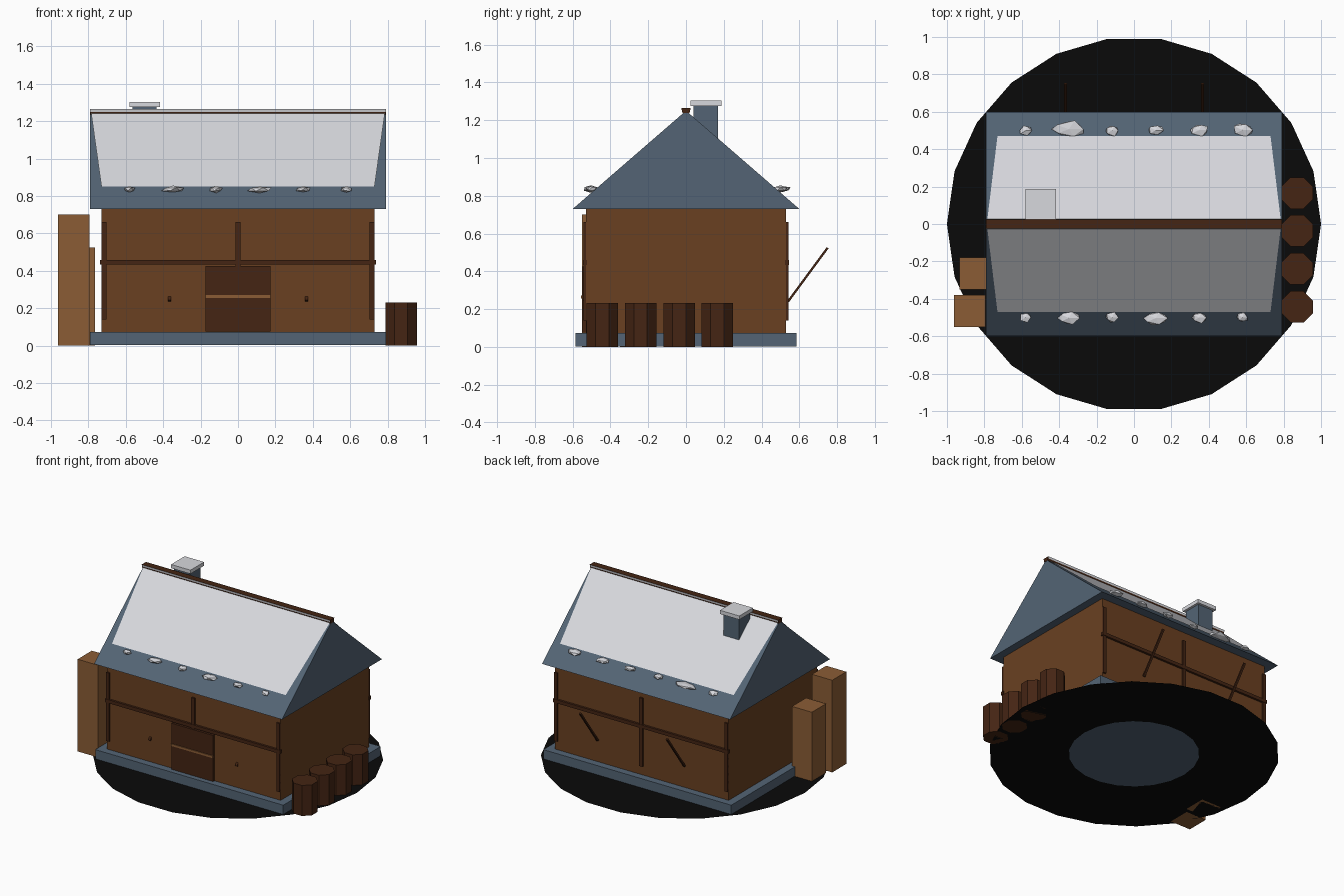
import bpy, bmesh, math, random
from mathutils import Vector

if "Cube" in bpy.data.objects:
    bpy.data.objects.remove(bpy.data.objects["Cube"])

random.seed(4)


def mat(name, r, g, b):
    m = bpy.data.materials.new(name)
    m.diffuse_color = (*[(c / 255) ** 2.2 for c in (r, g, b)], 1)
    m.use_nodes = True
    m.node_tree.nodes["Principled BSDF"].inputs["Base Color"].default_value = m.diffuse_color
    return m


WALL = mat("wall_wood", 105, 66, 38)
DARK = mat("dark_timber", 70, 41, 26)
LIGHT = mat("light_wood", 138, 93, 56)
SLATE = mat("slate", 84, 100, 116)
SNOW = mat("snow", 214, 215, 220)
SOIL = mat("soil", 18, 18, 18)


def mesh(name, verts, faces, m, fix=True):
    me = bpy.data.meshes.new(name)
    me.from_pydata(verts, [], faces)
    if fix:
        bm = bmesh.new()
        bm.from_mesh(me)
        bmesh.ops.recalc_face_normals(bm, faces=bm.faces)
        bm.to_mesh(me)
        bm.free()
    me.materials.append(m)
    ob = bpy.data.objects.new(name, me)
    bpy.context.collection.objects.link(ob)
    return ob


def box(name, x, y, z, m):
    v = [(a, b, c) for a in x for b in y for c in z]
    f = [(0, 1, 3, 2), (4, 6, 7, 5), (0, 4, 5, 1), (2, 3, 7, 6), (0, 2, 6, 4), (1, 5, 7, 3)]
    return mesh(name, v, f, m)


def extrude_x(name, profile, x, m):
    n = len(profile)
    v = [(a, *p) for a in x for p in profile]
    f = [tuple(range(n)), tuple(range(n, 2 * n))]
    f += [(i, (i + 1) % n, (i + 1) % n + n, i + n) for i in range(n)]
    return mesh(name, v, f, m)


# Ground: flat ring with 22 sides
N = 22
ring = [(r * math.cos(2 * math.pi * i / N), r * math.sin(2 * math.pi * i / N), 0)
        for r in (0.45, 1.0) for i in range(N)]
mesh("ground_ring", ring, [(i, i + N, (i + 1) % N + N, (i + 1) % N) for i in range(N)], SOIL, False)

# House body
box("foundation", (-0.79, 0.79), (-0.585, 0.585), (0.003, 0.073), SLATE)
box("walls", (-0.73, 0.73), (-0.53, 0.53), (0.07, 0.735), WALL)
extrude_x("roof", [(-0.6, 0.73), (0.6, 0.73), (0, 1.25)], (-0.79, 0.79), SLATE)

# Ridge beam and snow sheets
extrude_x("ridge_beam", [(-0.018, 1.237), (0.018, 1.237), (0.025, 1.265), (-0.025, 1.265)],
          (-0.792, 0.792), DARK)
for side, s in (("front", -1), ("back", 1)):
    v = [(-0.785, s * 0.018, 1.242), (0.785, s * 0.018, 1.242),
         (0.73, s * 0.47, 0.85), (-0.73, s * 0.47, 0.85)]
    mesh("snow_" + side, v, [(0, 3, 2, 1) if s < 0 else (0, 1, 2, 3)][:1]
         if s < 0 else [(0, 1, 2, 3)], SNOW, False)
    v = [(x, s * y, z) for y, z in ((0.0235, 1.25), (0.0265, 1.265)) for x in (-0.79, 0.79)]
    mesh("ridge_snow_" + side, v, [(0, 1, 3, 2) if s < 0 else (0, 2, 3, 1)], SNOW, False)

# Snow clumps along the eaves
widths = {-1: (0.035, 0.065, 0.04, 0.07, 0.045, 0.035), 1: (0.035, 0.1, 0.045, 0.045, 0.058, 0.06)}
for s, row in widths.items():
    for i, w in enumerate(row):
        bm = bmesh.new()
        bmesh.ops.create_icosphere(bm, subdivisions=1, radius=1)
        for vert in bm.verts:
            k = random.uniform(0.75, 1.1)
            vert.co = Vector((vert.co.x * w * k, vert.co.y * (0.02 + w * 0.3) * k, vert.co.z * 0.019 * k))
            vert.co += Vector((-0.58 + 0.232 * i, s * (0.495 + w * 0.12), 0.836))
        me = bpy.data.meshes.new("snow_clump")
        bm.to_mesh(me)
        bm.free()
        me.materials.append(SNOW)
        bpy.context.collection.objects.link(bpy.data.objects.new("snow_clump", me))

# Chimney
box("chimney", (-0.565, -0.435), (0.04, 0.17), (0.9, 1.28), SLATE)
box("chimney_cap", (-0.58, -0.417), (0.025, 0.188), (1.275, 1.303), SNOW)

# Timber framing, front and back, with slanting rods
for side, s in (("front", -1), ("back", 1)):
    y = sorted((s * 0.525, s * 0.543))
    for x in (-0.717, 0, 0.717):
        box("post_" + side, (x - 0.013, x + 0.013), y, (0.14, 0.66), DARK)
    box("rail_" + side, (-0.737, 0.737), sorted((s * 0.525, s * 0.546)), (0.433, 0.459), DARK)
    for x in (-0.365, 0.365):
        a = Vector((0, s * 0.54, 0.24))
        d = Vector((0, 0.21, 0.285))
        n = Vector((0, d.z, -d.y)).normalized() * 0.006
        prof = [(p.y, p.z) for p in (a - n, a + n, a + d + n, a + d - n)]
        extrude_x("brace_" + side, prof, (x - 0.008, x + 0.008), DARK)

# Door
box("door", (-0.175, 0.175), (-0.55, -0.525), (0.075, 0.425), DARK)
box("door_bar", (-0.175, 0.175), (-0.556, -0.54), (0.255, 0.271), LIGHT)

# Crates on the left
box("tall_crate", (-0.963, -0.793), (-0.55, -0.38), (0, 0.7), LIGHT)
box("short_crate", (-0.932, -0.765), (-0.35, -0.18), (0, 0.525), LIGHT)

# Barrels on the right
for y in (-0.443, -0.24, -0.036, 0.165):
    bpy.ops.mesh.primitive_cylinder_add(vertices=8, radius=0.091, depth=0.232,
                                        location=(0.872, y, 0.116), rotation=(0, 0, math.pi / 8))
    bpy.context.object.name = "barrel"
    bpy.context.object.data.materials.append(DARK)
